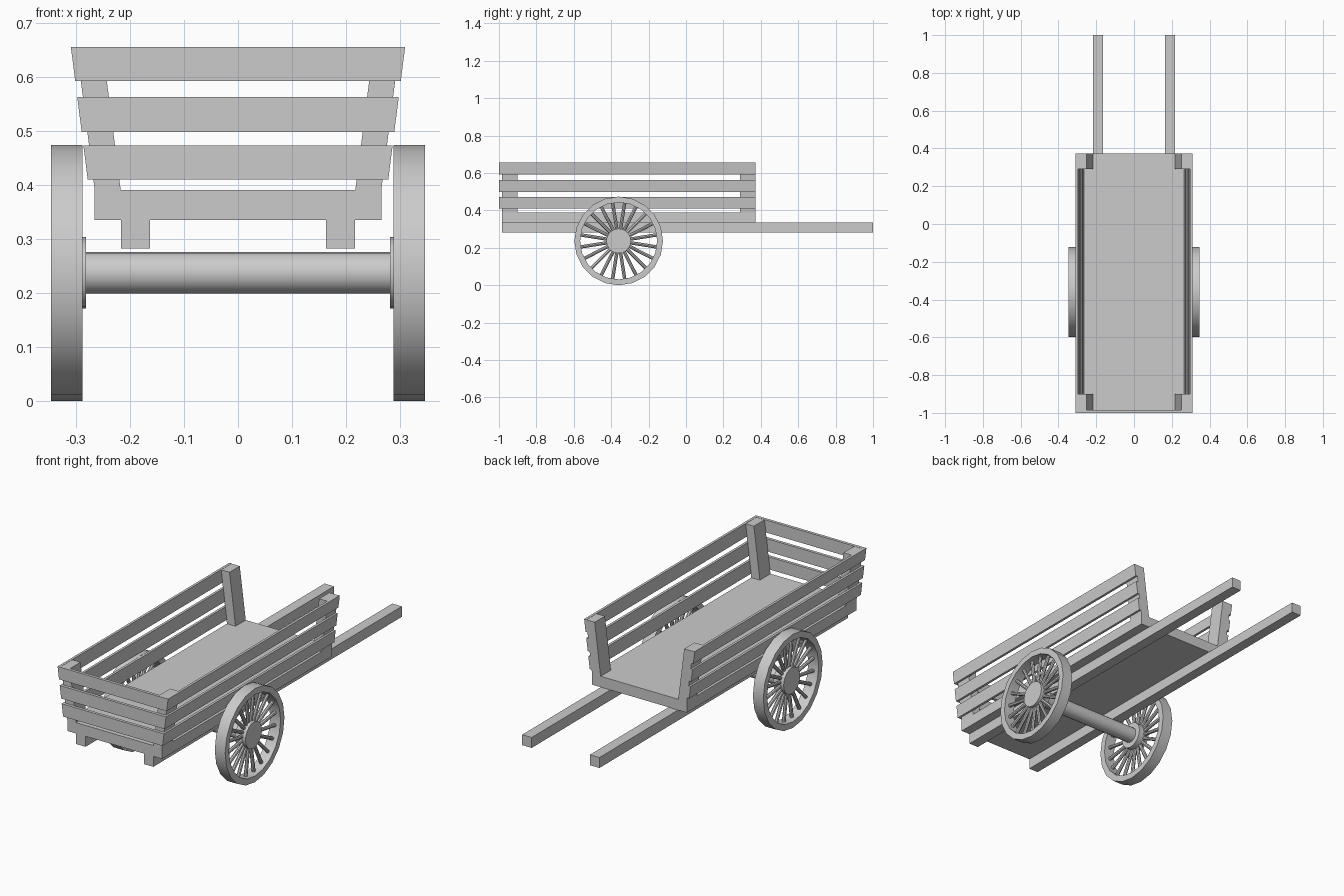
import bpy, bmesh, math
from mathutils import Matrix, Vector

if "Cube" in bpy.data.objects:
    bpy.data.objects.remove(bpy.data.objects["Cube"])

SLOPE = 0.127            # outward lean of the cart sides
WHEEL_Y, WHEEL_Z = -0.36, 0.237
SIDES = 20


def finish(name, bm, smooth=False):
    bmesh.ops.recalc_face_normals(bm, faces=bm.faces)
    me = bpy.data.meshes.new(name)
    bm.to_mesh(me)
    bm.free()
    ob = bpy.data.objects.new(name, me)
    bpy.context.collection.objects.link(ob)
    if smooth:
        bpy.ops.object.select_all(action='DESELECT')
        ob.select_set(True)
        bpy.context.view_layer.objects.active = ob
        bpy.ops.object.shade_smooth_by_angle(angle=math.radians(30))
    return ob


def extrude_xz(name, profile, y0, y1):
    """Prism from an x-z outline, stretched along y."""
    bm = bmesh.new()
    face = bm.faces.new([bm.verts.new((x, y0, z)) for x, z in profile])
    geom = bmesh.ops.extrude_face_region(bm, geom=[face])['geom']
    bmesh.ops.translate(bm, vec=(0, y1 - y0, 0),
                        verts=[v for v in geom if isinstance(v, bmesh.types.BMVert)])
    return finish(name, bm)


def rect(x0, x1, z0, z1):
    return [(x0, z0), (x1, z0), (x1, z1), (x0, z1)]


def leaning(s, x0, x1, z0, z1):
    """Slanted outline; x values are given at the floor height 0.39."""
    a, b = SLOPE * (z0 - 0.39), SLOPE * (z1 - 0.39)
    return [(s * (x0 + a), z0), (s * (x1 + a), z0), (s * (x1 + b), z1), (s * (x0 + b), z1)]


def x_cylinder(name, x0, x1, r):
    bm = bmesh.new()
    m = Matrix.Translation(((x0 + x1) / 2, WHEEL_Y, WHEEL_Z)) @ Matrix.Rotation(math.pi / 2, 4, 'Y')
    bmesh.ops.create_cone(bm, cap_ends=True, segments=SIDES, radius1=r, radius2=r,
                          depth=abs(x1 - x0), matrix=m)
    return finish(name, bm, True)


def rim(name, x0, x1, r_in, r_out):
    bm = bmesh.new()
    rings = []
    for i in range(SIDES):
        a = 2 * math.pi * i / SIDES
        rings.append([bm.verts.new((x, WHEEL_Y + r * math.sin(a), WHEEL_Z + r * math.cos(a)))
                      for x, r in ((x0, r_in), (x1, r_in), (x1, r_out), (x0, r_out))])
    for i in range(SIDES):
        p, q = rings[i], rings[(i + 1) % SIDES]
        for j in range(4):
            k = (j + 1) % 4
            bm.faces.new((p[j], p[k], q[k], q[j]))
    return finish(name, bm, True)


def spokes(name, x, r0, r1, count=20):
    bm = bmesh.new()
    for i in range(count):
        a = 2 * math.pi * (i + 0.5) / count
        m = (Matrix.Translation((x, WHEEL_Y, WHEEL_Z)) @ Matrix.Rotation(a, 4, 'X')
             @ Matrix.Translation((0, 0, (r0 + r1) / 2)))
        bmesh.ops.create_cone(bm, cap_ends=True, segments=8, radius1=0.009, radius2=0.009,
                              depth=r1 - r0, matrix=m)
    return finish(name, bm, True)


# Floor bed
extrude_xz("bed_floor", rect(-0.265, 0.265, 0.335, 0.39), -0.985, 0.372)

SLATS = [(0.41, 0.473), (0.498, 0.562), (0.592, 0.655)]

for s, side in ((-1, "left"), (1, "right")):
    # Pull shafts
    extrude_xz(f"shaft_{side}", rect(s * 0.163, s * 0.216, 0.282, 0.335), -0.985, 1.0)
    # Corner posts
    for end, y0, y1 in (("rear", -0.985, -0.9), ("front", 0.29, 0.372)):
        extrude_xz(f"post_{end}_{side}", leaning(s, 0.217, 0.265, 0.388, 0.654), y0, y1)
    # Side slats
    for i, (z0, z1) in enumerate(SLATS):
        extrude_xz(f"side_slat_{side}_{i}", leaning(s, 0.263, 0.2755, z0, z1), -0.985, 0.372)
    # Wheel
    rim(f"wheel_rim_{side}", s * 0.288, s * 0.346, 0.206, 0.237)
    x_cylinder(f"wheel_hub_{side}", s * 0.281, s * 0.34, 0.066)
    spokes(f"wheel_spokes_{side}", s * 0.317, 0.05, 0.21)

# End slats across the tail
for i, (z0, z1) in enumerate(SLATS):
    a, b = (0.2755 + SLOPE * (z - 0.39) for z in (z0, z1))
    extrude_xz(f"end_slat_{i}", [(-a, z0), (a, z0), (b, z1), (-b, z1)], -1.0, -0.985)

# Axle
x_cylinder("axle", -0.285, 0.285, 0.0385)
